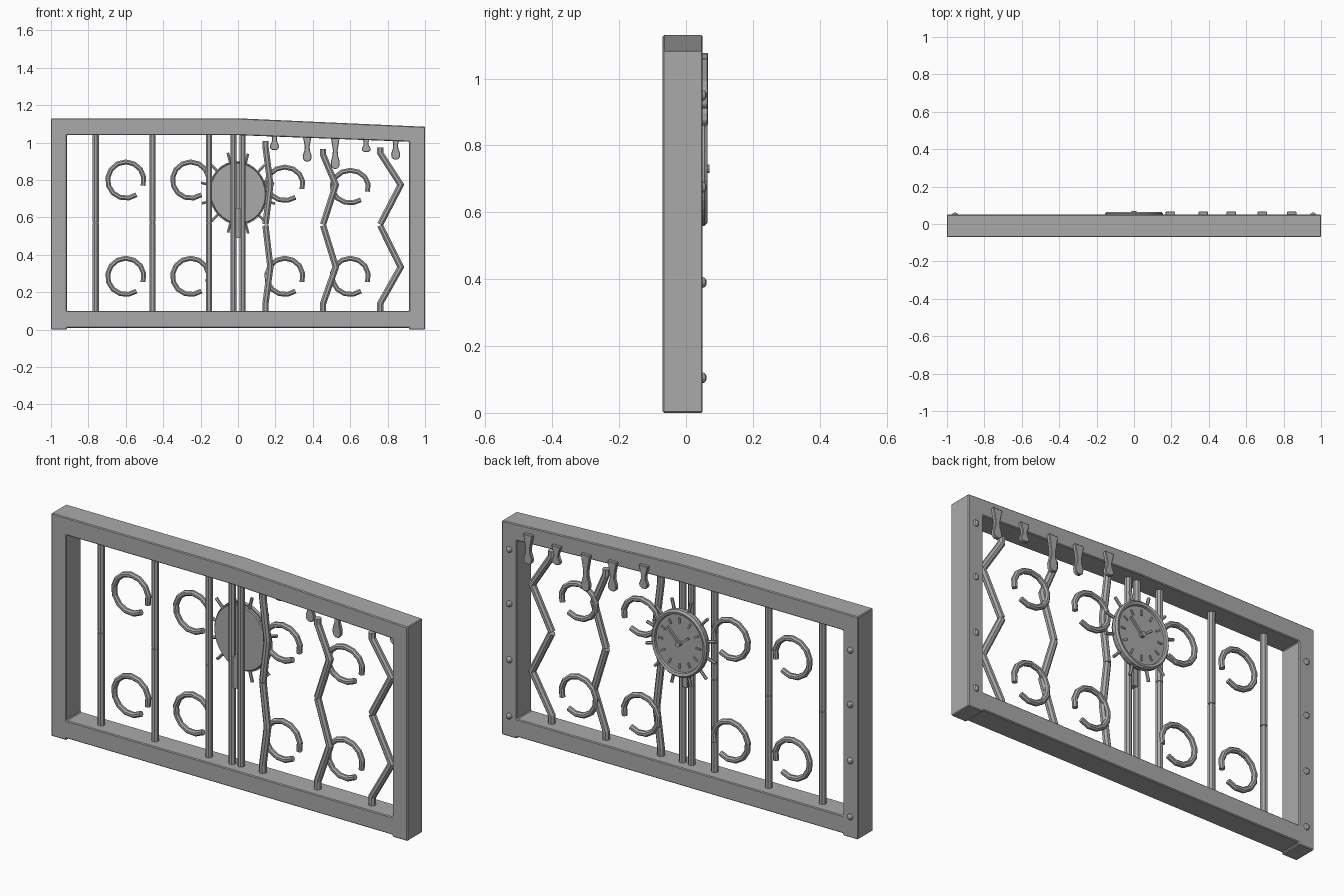
import bpy, bmesh, math
from mathutils import Vector, Matrix

cube = bpy.data.objects.get("Cube")
if cube:
    bpy.data.objects.remove(cube)

GREY = (0.4, 0.4, 0.4, 1)
metal = bpy.data.materials.new("plain_grey")
metal.use_nodes = True
metal.diffuse_color = GREY
metal.node_tree.nodes["Principled BSDF"].inputs["Base Color"].default_value = GREY


def finish(name, bm, bevel=0):
    bmesh.ops.recalc_face_normals(bm, faces=bm.faces[:])
    mesh = bpy.data.meshes.new(name)
    bm.to_mesh(mesh)
    bm.free()
    mesh.materials.append(metal)
    obj = bpy.data.objects.new(name, mesh)
    bpy.context.collection.objects.link(obj)
    if bevel:
        mod = obj.modifiers.new("soft_edges", "BEVEL")
        mod.width, mod.segments = bevel, 1
        mod.limit_method = "ANGLE"
        mod.angle_limit = math.radians(30)


def sweep(bm, path, radius, y, sides=8):
    """Faceted rod with mitred corners along a path in the xz plane."""
    pts = [Vector((x, 0, z)) for x, z in path]
    steps = [(q - p).normalized() for p, q in zip(pts, pts[1:])]
    rings = []
    for p, a, b in zip(pts, steps[:1] + steps, steps + steps[-1:]):
        t = (a + b).normalized()
        side = Vector((t.z, 0, -t.x)) / max(t.dot(a), 0.5)
        ring = []
        for k in range(sides):
            ang = math.tau * (k + 0.5) / sides
            ring.append(bm.verts.new(p + side * radius * math.cos(ang)
                                     + Vector((0, y + radius * math.sin(ang), 0))))
        rings.append(ring)
    for r, s in zip(rings, rings[1:]):
        for k in range(sides):
            j = (k + 1) % sides
            bm.faces.new((r[k], r[j], s[j], s[k]))
    bm.faces.new(rings[0])
    bm.faces.new(rings[-1])


def slab(bm, outline, y0, y1):
    """Closed xz outline given thickness along y."""
    front = [bm.verts.new((x, y0, z)) for x, z in outline]
    back = [bm.verts.new((x, y1, z)) for x, z in outline]
    bm.faces.new(front)
    bm.faces.new(back)
    for i in range(len(front)):
        j = (i + 1) % len(front)
        bm.faces.new((front[i], front[j], back[j], back[i]))


# Frame: one sheet with an opening, thickened; its top sags to one side
bm = bmesh.new()
W, I = 1.0, 0.915
sheet = [
    [(-W, 0), (-I, 0), (-I, 0.01), (-I, 0.1), (-I, 1.04), (-W, 1.13)],
    [(W, 0), (I, 0), (I, 0.01), (I, 0.1), (I, 1.005), (W, 1.085)],
    [(-I, 0.01), (I, 0.01), (I, 0.1), (-I, 0.1)],
    [(-W, 1.13), (-I, 1.04), (0, 1.04), (0, 1.13)],
    [(0, 1.13), (0, 1.04), (I, 1.005), (W, 1.085)],
]
for poly in sheet:
    bm.faces.new([bm.verts.new((x, -0.07, z)) for x, z in poly])
bmesh.ops.remove_doubles(bm, verts=bm.verts[:], dist=0.0001)
extruded = bmesh.ops.extrude_face_region(bm, geom=bm.faces[:], use_keep_orig=True)
bmesh.ops.translate(bm, vec=(0, 0.12, 0),
                    verts=[v for v in extruded["geom"] if isinstance(v, bmesh.types.BMVert)])
finish("frame", bm, 0.004)

# Straight bars, each in two lengths with a fine joint
JOINT = 0.003
MID_Y = -0.01
for n, x in enumerate((-0.76, -0.457, -0.155)):
    bm = bmesh.new()
    sweep(bm, [(x, 0.1), (x, 0.57 - JOINT)], 0.018, MID_Y)
    sweep(bm, [(x, 0.57 + JOINT), (x, 1.045)], 0.018, MID_Y)
    sweep(bm, [(x, 0.55), (x, 0.59)], 0.014, MID_Y)
    finish(f"straight_bar_{n + 1}", bm)

# Bent bars: zigzag grows away from the middle
for n, (x, bend, top) in enumerate(((0.147, 0.026, 1.01), (0.455, 0.068, 0.965), (0.76, 0.11, 0.975))):
    bm = bmesh.new()
    sweep(bm, [(x, 0.1), (x, 0.14), (x + bend, 0.335), (x, 0.56 - JOINT)], 0.018, MID_Y)
    sweep(bm, [(x, 0.56 + JOINT), (x + bend, 0.775), (x, top - 0.03), (x, top)], 0.018, MID_Y)
    finish(f"bent_bar_{n + 1}", bm)

# Central pair of bars with the latch between them
for side, x in (("right", -0.025), ("left", 0.025)):
    bm = bmesh.new()
    sweep(bm, [(x, 0.1), (x, 1.045)], 0.017, MID_Y)
    finish(f"centre_bar_{side}", bm)
bm = bmesh.new()
slab(bm, [(-0.012, 0.49), (0.012, 0.49), (0.012, 0.65), (-0.012, 0.65)], -0.022, 0.01)
finish("latch", bm)

# Open scroll rings; the upper ones on the sagging side are squashed
for n, (x, z, squash) in enumerate((
        (-0.6, 0.8, 1), (-0.253, 0.8, 1), (-0.6, 0.285, 1), (-0.253, 0.285, 1),
        (0.25, 0.78, 0.92), (0.6, 0.765, 0.9), (0.25, 0.285, 1), (0.6, 0.285, 1))):
    path = []
    for k in range(13):
        a = math.radians(-18 + k * 27)
        path.append((x + 0.097 * math.cos(a), z + 0.097 * squash * math.sin(a)))
    bm = bmesh.new()
    sweep(bm, path, 0.014, 0.002)
    finish(f"scroll_ring_{n + 1}", bm)

# Drips hanging over the top rail on the back
half = [(0.026, 1.0), (0.022, 0.85), (0.013, 0.55), (0.014, 0.4),
        (0.024, 0.2), (0.022, 0.07), (0.01, 0)]
for n, (x, top, low) in enumerate(((0.195, 1.077, 0.96), (0.37, 1.05, 0.9), (0.52, 1.045, 0.86),
                                   (0.685, 1.045, 0.95), (0.843, 1.06, 0.91))):
    right = [(x + w, low + (top - low) * h) for w, h in half]
    left = [(x - w, low + (top - low) * h) for w, h in reversed(half)]
    bm = bmesh.new()
    slab(bm, right + left, 0.046, 0.066)
    finish(f"drip_{n + 1}", bm, 0.003)

# Rivets up both posts
for side, sign in (("right", -1), ("left", 1)):
    bm = bmesh.new()
    for z in (0.105, 0.39, 0.675, 0.95):
        place = Matrix.Translation((sign * 0.957, 0.05, z)) @ Matrix.Diagonal((1, 0.75, 1, 1))
        bmesh.ops.create_uvsphere(bm, u_segments=8, v_segments=6, radius=0.016, matrix=place)
    finish(f"rivets_{side}", bm)

# Clock on the back: sagging disc, rim, rays, hour marks and hands
CZ = 0.73


def clock_point(angle, r):
    """Point on the slightly drooping oval."""
    r *= 1 + 0.03 * math.cos(2 * angle + 2.2)
    return (r * math.cos(angle), CZ + r * math.sin(angle) * 1.06)


def oval(r, count=32):
    return [clock_point(math.tau * k / count, r) for k in range(count)]


bm = bmesh.new()
slab(bm, oval(0.152), 0.02, 0.05)
finish("clock_body", bm, 0.004)

bm = bmesh.new()
profile = [(0.158, 0.035), (0.158, 0.055), (0.15, 0.064), (0.138, 0.06), (0.134, 0.045)]
loops = [[bm.verts.new((x, y, z)) for x, z in oval(r)] for r, y in profile]
for a, b in zip(loops, loops[1:] + loops[:1]):
    for k in range(len(a)):
        j = (k + 1) % len(a)
        bm.faces.new((a[k], a[j], b[j], b[k]))
finish("clock_rim", bm)

bm_rays, bm_marks = bmesh.new(), bmesh.new()
for k in range(12):
    a = math.tau * k / 12
    sweep(bm_marks, [clock_point(a, 0.095), clock_point(a, 0.12)], 0.006, 0.051, 4)
    a += math.tau / 24
    sweep(bm_rays, [clock_point(a, 0.145), clock_point(a, 0.205)], 0.008, 0.037, 6)
finish("clock_rays", bm_rays)
finish("hour_marks", bm_marks)

bm = bmesh.new()
for x, z in ((0.065, 0.07), (-0.055, 0.04)):
    sweep(bm, [(0, CZ), (x, CZ + z)], 0.007, 0.056, 4)
finish("clock_hands", bm)
bm = bmesh.new()
slab(bm, [(0.013 * math.cos(math.tau * k / 10), CZ + 0.013 * math.sin(math.tau * k / 10))
          for k in range(10)], 0.045, 0.07)
finish("clock_hub", bm)
